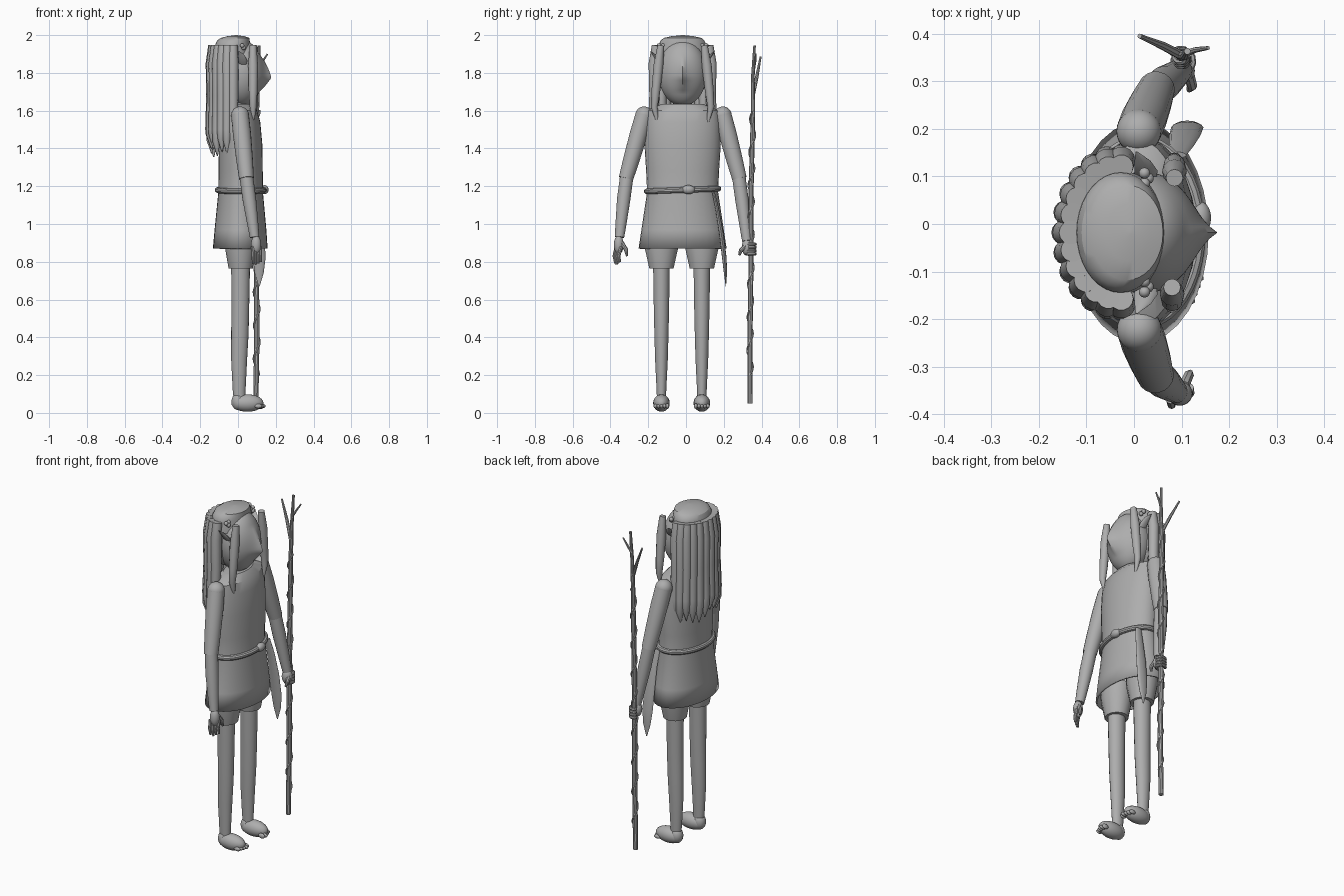
import bpy, bmesh, math, random
from mathutils import Vector, Matrix

random.seed(4)
YC = -0.018                      # body centre line
grey = bpy.data.materials.new("plain grey")
grey.diffuse_color = (0.42, 0.42, 0.42, 1)


def finish(name, bm, angle=35):
    bmesh.ops.recalc_face_normals(bm, faces=bm.faces)
    me = bpy.data.meshes.new(name)
    bm.to_mesh(me)
    bm.free()
    me.materials.append(grey)
    ob = bpy.data.objects.new(name, me)
    bpy.context.collection.objects.link(ob)
    bpy.ops.object.select_all(action='DESELECT')
    bpy.context.view_layer.objects.active = ob
    ob.select_set(True)
    bpy.ops.object.shade_smooth_by_angle(angle=math.radians(angle))
    return ob


def skin(bm, rings, cap0=True, cap1=True, loop=False):
    n = len(rings[0])
    pairs = list(zip(rings, rings[1:]))
    if loop:
        pairs.append((rings[-1], rings[0]))
    for a, b in pairs:
        for i in range(n):
            j = (i + 1) % n
            bm.faces.new((a[i], a[j], b[j], b[i]))
    if cap0 and not loop:
        bm.faces.new(rings[0])
    if cap1 and not loop:
        bm.faces.new(rings[-1])


def tube(name, pts, radii, n=14, flat=1.0, loop=False):
    """Tapered tube along a path; flat squashes one cross axis."""
    bm = bmesh.new()
    P = [Vector(p) for p in pts]
    if not isinstance(radii, (list, tuple)):
        radii = [radii] * len(P)
    rings = []
    for k, p in enumerate(P):
        if loop:
            d = P[(k + 1) % len(P)] - P[k - 1]
        else:
            d = P[min(k + 1, len(P) - 1)] - P[max(k - 1, 0)]
        d.normalize()
        ref = Vector((1, 0, 0)) if abs(d.x) < 0.8 else Vector((0, 0, 1))
        if loop:
            ref = Vector((0, 0, 1))
        u = (ref - d * ref.dot(d)).normalized()
        v = d.cross(u)
        rings.append([bm.verts.new(p + radii[k] * (u * math.cos(t) + v * flat * math.sin(t)))
                      for t in (2 * math.pi * i / n for i in range(n))])
    skin(bm, rings, loop=loop)
    return finish(name, bm)


def loft(name, rows, n=32, cap0=True, cap1=True, y=YC):
    """Stack of horizontal ellipses: z, centre x, half x, half y."""
    bm = bmesh.new()
    rings = [[bm.verts.new((cx + a * math.cos(2 * math.pi * i / n),
                            y + b * math.sin(2 * math.pi * i / n), z)) for i in range(n)]
             for z, cx, a, b in rows]
    skin(bm, rings, cap0, cap1)
    return finish(name, bm, 30)


def ball(name, c, r, u=20, v=14, warp=None):
    bm = bmesh.new()
    r = (r, r, r) if isinstance(r, float) else r
    bmesh.ops.create_uvsphere(bm, u_segments=u, v_segments=v, radius=1)
    for p in bm.verts:
        p.co = Vector((c[0] + p.co.x * r[0], c[1] + p.co.y * r[1], c[2] + p.co.z * r[2]))
        if warp:
            warp(p.co)
    return finish(name, bm, 60)


# Tunic with open hem and sloping collar
tunic = loft("tunic", [(0.87, 0.012, 0.145, 0.233), (0.97, 0.013, 0.137, 0.218),
                       (1.17, 0.014, 0.118, 0.188), (1.28, 0.014, 0.117, 0.193),
                       (1.42, 0.014, 0.115, 0.202), (1.54, 0.014, 0.104, 0.2),
                       (1.60, 0.014, 0.088, 0.193), (1.635, 0.014, 0.06, 0.11)], cap0=False)
sol = tunic.modifiers.new("cloth thickness", 'SOLIDIFY')
sol.thickness = 0.01
sol.offset = -1
loft("neck", [(1.58, 0.01, 0.05, 0.05), (1.72, 0.01, 0.05, 0.05)], 20)

# Rope belt and knot
tube("belt", [(0.014 + 0.122 * math.cos(t), YC + 0.19 * math.sin(t), 1.18 + 0.007 * math.sin(t))
              for t in (2 * math.pi * i / 40 for i in range(40))], 0.015, 10, loop=True)
ball("belt_knot", (0.14, 0.013, 1.182), (0.022, 0.034, 0.024))

# Hanging sheath on the left hip
tube("hip_sheath", [(0.09, 0.145, 1.17), (0.10, 0.165, 1.08), (0.107, 0.187, 0.95),
                    (0.112, 0.203, 0.82), (0.112, 0.209, 0.74), (0.112, 0.211, 0.67)],
     [0.02, 0.026, 0.033, 0.034, 0.024, 0.003], 12, 0.35)

# Legs, shorts and bare feet
for s, side in ((-1, "right"), (1, "left")):
    y = YC - 0.005 + s * 0.107
    loft(side + "_shorts", [(0.765, 0.014, 0.064, 0.066), (0.87, 0.014, 0.082, 0.09),
                            (0.95, 0.014, 0.085, 0.095)], 14, y=y)
    loft(side + "_leg", [(0.06, 0.008, 0.03, 0.024), (0.12, 0.006, 0.034, 0.026),
                         (0.28, 0.006, 0.042, 0.034), (0.42, 0.01, 0.046, 0.038),
                         (0.55, 0.012, 0.047, 0.041), (0.8, 0.014, 0.05, 0.045)], 18, y=y)
    ball(side + "_foot", (0.05, y, 0.052), (0.085, 0.044, 0.046))
    ball(side + "_heel", (0.0, y, 0.06), (0.034, 0.034, 0.045))
    for i in range(5):
        k = (i - 2) * s
        ball(side + "_toe", (0.126 - 0.006 * abs(k + 1), y + (i - 2) * 0.016, 0.036),
             (0.021, 0.0095, 0.012 + 0.003 * (k == -2)), 10, 8)

# Arms: shoulder cap, sleeve and forearm
arms = {"right": [(0.011, -0.222, 1.575), (0.045, -0.318, 1.24), (0.088, -0.352, 0.93)],
        "left": [(0.010, 0.195, 1.575), (0.047, 0.283, 1.24), (0.098, 0.322, 0.91)]}
for side, (a, b, c) in arms.items():
    A, B, C = Vector(a), Vector(b), Vector(c)
    ball(side + "_shoulder", a, 0.047, 24, 16)
    tube(side + "_sleeve", [A, A.lerp(B, 0.3), A.lerp(B, 0.7), B],
         [0.047, 0.048, 0.044, 0.039], 18)
    tube(side + "_forearm", [B.lerp(A, 0.05), B.lerp(C, 0.35), B.lerp(C, 0.8), C],
         [0.036, 0.036, 0.029, 0.025], 18)

# Open hand with hanging fingers
ball("right_palm", (0.096, -0.356, 0.89), (0.027, 0.026, 0.05))
for i in range(4):
    x, y = 0.077 + 0.013 * i, -0.374 + 0.008 * i
    tube("right_finger", [(x, y + 0.006, 0.88), (x + 0.002, y - 0.006, 0.83), (x + 0.004, y, 0.785 + 0.007 * abs(i - 1))],
         [0.01, 0.009, 0.006], 8)
tube("right_thumb", [(0.105, -0.34, 0.9), (0.115, -0.318, 0.865), (0.118, -0.312, 0.83)], [0.012, 0.011, 0.006], 8)

# Gripping hand, fingers curled round the staff
ball("left_palm", (0.098, 0.322, 0.878), (0.03, 0.027, 0.045))
for i in range(4):
    z = 0.842 + 0.017 * i
    tube("left_finger", [(0.098 + 0.024 * math.cos(t), 0.342 + 0.024 * math.sin(t), z)
                         for t in (math.radians(d) for d in range(-110, 151, 26))], 0.009, 8)
tube("left_thumb", [(0.115, 0.315, 0.885), (0.122, 0.29, 0.86), (0.116, 0.282, 0.835)], [0.012, 0.011, 0.006], 8)

# Staff with twigs and a spiralling vine
axis = [(0.094, 0.34, 0.05), (0.1, 0.339, 0.4), (0.097, 0.344, 0.8), (0.101, 0.345, 1.2),
        (0.1, 0.355, 1.6), (0.107, 0.354, 1.78), (0.112, 0.363, 1.945)]
tube("staff", axis, [0.014, 0.014, 0.014, 0.014, 0.012, 0.01, 0.007], 10)
tube("long_twig", [(0.1, 0.354, 1.68), (0.06, 0.375, 1.78), (0.012, 0.395, 1.885)], [0.01, 0.009, 0.005], 8)
tube("short_twig", [(0.107, 0.358, 1.82), (0.13, 0.366, 1.86), (0.156, 0.37, 1.9)], [0.008, 0.006, 0.004], 8)


def staff_at(z):
    for p, q in zip(axis, axis[1:]):
        if z <= q[2]:
            return Vector(p).lerp(Vector(q), (z - p[2]) / (q[2] - p[2]))


vine = []
for i in range(121):
    p = staff_at(0.2 + 1.4 * i / 120)
    t = i * 2 * math.pi / 15
    vine.append(p + Vector((0.015 * math.cos(t), 0.015 * math.sin(t), 0)))
tube("staff_vine", vine, 0.0055, 6)


# Head, with the nose pulled out of the face
def nose(p):
    if p.x > 0.04:
        dz = p.z - 1.775
        h = max(0, 1 - abs(dz) / (0.13 if dz > 0 else 0.08))
        p.x += 0.046 * h * math.exp(-abs(p.y - YC) / 0.03)


ball("head", (0.02, YC, 1.8), (0.112, 0.128, 0.175), 64, 40, nose)

# Pointed ears and beads
for s in (-1, 1):
    y = YC + s * 0.115
    tube("ear", [(0.035, y - s * 0.015, 1.83), (0.025, y + s * 0.012, 1.86),
                 (0.018, y + s * 0.032, 1.89), (0.005, y + s * 0.055, 1.915)],
         [0.012, 0.025, 0.018, 0.002], 10, 0.4)
    for i in range(3):
        ball("hair_bead", (0.022 + 0.008 * (i % 2), y + s * (0.01 - 0.011 * i), 1.945 - 0.012 * (i % 2)), 0.012, 10, 8)

# Hair: crown, back of the scalp and thick locks
loft("hair_crown", [(1.88, -0.028, 0.1, 0.13), (1.95, -0.028, 0.092, 0.126), (1.972, -0.024, 0.086, 0.115),
                    (1.985, -0.015, 0.076, 0.1), (1.994, -0.012, 0.045, 0.06), (2.0, -0.008, 0.004, 0.005)], 36)
ball("scalp_back", (-0.04, YC, 1.8), (0.1, 0.135, 0.16), 28, 18)
N = 13
for i in range(N):
    t = math.radians(88 + 184 * i / (N - 1))
    end = 1.35 + random.random() * 0.06
    pts = []
    for z, k in ((1.945, 0.95), (1.85, 1.04), (1.68, 1.02), (1.5, 1.1), (end + 0.07, 1.12), (end, 1.05)):
        pts.append((-0.03 + 0.108 * k * math.cos(t), YC + 0.146 * k * math.sin(t), z))
    tube("back_lock", pts, [0.025, 0.029, 0.028, 0.025, 0.02, 0.003], 14)
for i in range(7):
    t = math.radians(105 + 150 * i / 6)
    tube("inner_lock", [(-0.03 + 0.085 * math.cos(t), YC + 0.115 * math.sin(t), z)
                        for z in (1.935, 1.7, 1.5, 1.38)], [0.026, 0.026, 0.024, 0.003], 12)
for s in (-1, 1):
    tube("front_lock", [(0.08 + (s > 0) * 0.005, YC + s * d, z) for d, z in
                        ((0.115, 1.945), (0.128, 1.84), (0.142, 1.7), (0.15, 1.62), (0.13, 1.52))],
         [0.018, 0.026, 0.023, 0.018, 0.003], 12)
